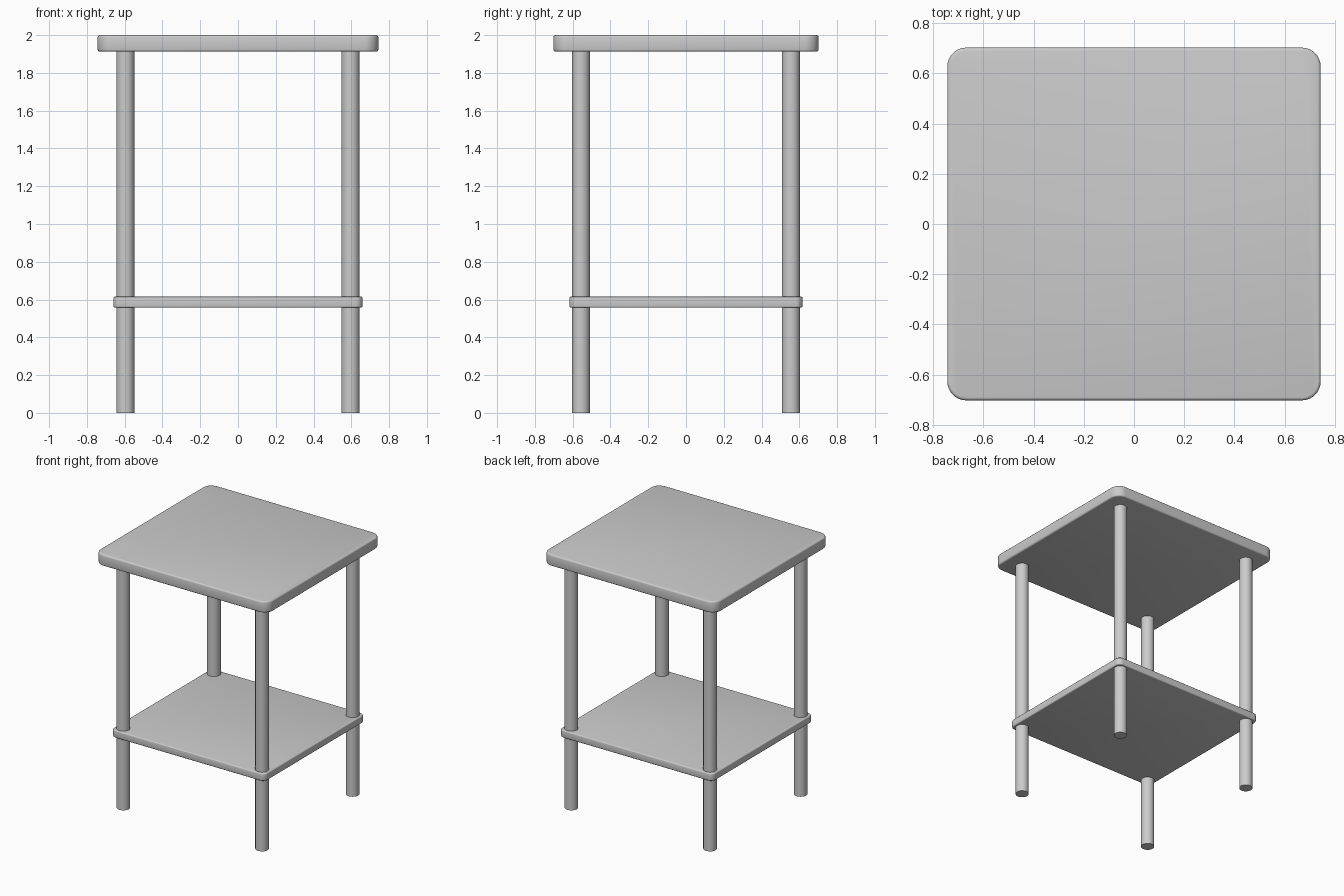
import bpy
from math import radians, cos, sin, pi
import bmesh

if "Cube" in bpy.data.objects:
    bpy.data.objects.remove(bpy.data.objects["Cube"])


def finish(obj):
    bpy.ops.object.select_all(action='DESELECT')
    obj.select_set(True)
    bpy.context.view_layer.objects.active = obj
    bpy.ops.object.shade_smooth_by_angle(angle=radians(35))


def rounded_board(name, half_x, half_y, z0, z1, corner, edge):
    # Rounded rectangle outline, extruded and softened along its rims
    bm = bmesh.new()
    verts = []
    for i, (sx, sy) in enumerate([(1, 1), (-1, 1), (-1, -1), (1, -1)]):
        for k in range(9):
            a = pi / 2 * (i + k / 8)
            verts.append(bm.verts.new((sx * (half_x - corner) + corner * cos(a),
                                       sy * (half_y - corner) + corner * sin(a), z0)))
    base = bm.faces.new(verts)
    ext = bmesh.ops.extrude_face_region(bm, geom=[base])
    top = [g for g in ext['geom'] if isinstance(g, bmesh.types.BMVert)]
    bmesh.ops.translate(bm, verts=top, vec=(0, 0, z1 - z0))
    bmesh.ops.recalc_face_normals(bm, faces=bm.faces[:])
    rims = [e for e in bm.edges if abs(e.verts[0].co.z - e.verts[1].co.z) < 1e-5]
    bmesh.ops.bevel(bm, geom=rims, offset=edge, segments=3, profile=0.5, affect='EDGES')
    mesh = bpy.data.meshes.new(name)
    bm.to_mesh(mesh)
    bm.free()
    obj = bpy.data.objects.new(name, mesh)
    bpy.context.collection.objects.link(obj)
    finish(obj)


def leg(name, x, y, height, radius):
    bpy.ops.mesh.primitive_cylinder_add(vertices=32, radius=radius, depth=height,
                                        location=(x, y, height / 2))
    obj = bpy.context.object
    obj.name = name
    finish(obj)


# Table top and lower shelf
rounded_board("table_top", 0.743, 0.702, 1.912, 2.0, 0.075, 0.012)
rounded_board("lower_shelf", 0.66, 0.618, 0.557, 0.615, 0.04, 0.008)

# Four round legs running through the shelf
for y_name, sy in (("front", -1), ("back", 1)):
    for x_name, sx in (("left", -1), ("right", 1)):
        leg(f"{y_name}_{x_name}_leg", sx * 0.596, sy * 0.556, 1.914, 0.048)
